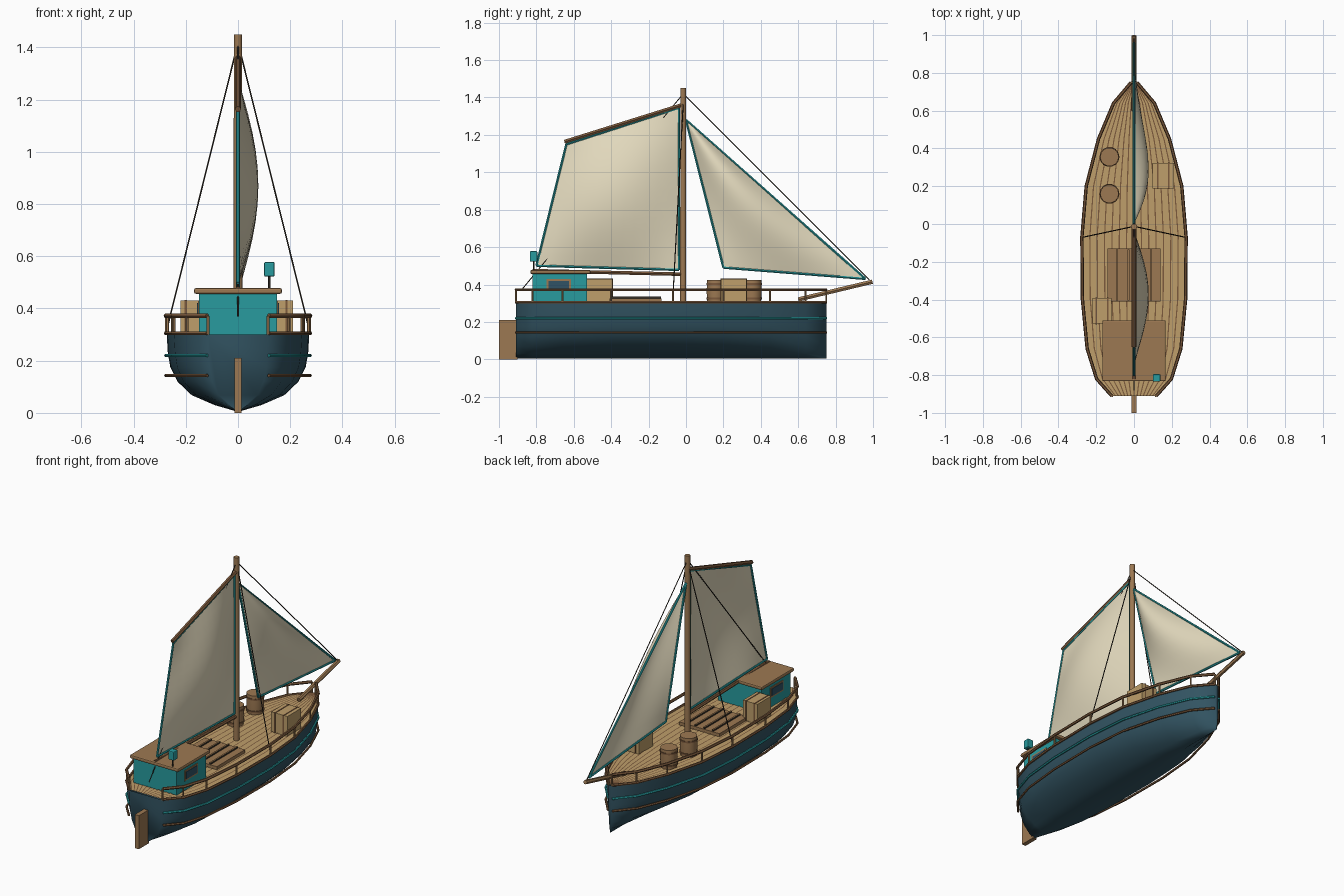
import bpy, bmesh, math
from mathutils import Vector

if "Cube" in bpy.data.objects:
    bpy.data.objects.remove(bpy.data.objects["Cube"])


def material(name, rgb):
    m = bpy.data.materials.new(name)
    m.diffuse_color = (*rgb, 1)
    m.use_nodes = True
    m.node_tree.nodes["Principled BSDF"].inputs["Base Color"].default_value = m.diffuse_color
    return m


HULL = material("hull blue", (0.032, 0.088, 0.122))
TEAL = material("teal paint", (0.021, 0.33, 0.345))
WOOD = material("brown wood", (0.335, 0.19, 0.085))
DECK = material("tan planks", (0.52, 0.345, 0.145))
TRIM = material("dark brown trim", (0.2, 0.1, 0.045))
DARK = material("dark rope", (0.035, 0.028, 0.02))
SAIL = material("cream canvas", (0.78, 0.71, 0.52))
GLASS = material("window glass", (0.03, 0.085, 0.13))

# Deck outline: distance along the boat and half width
OUTLINE = [(-0.91, 0.115), (-0.82, 0.195), (-0.66, 0.245), (-0.40, 0.27), (-0.07, 0.273),
           (0.20, 0.25), (0.45, 0.185), (0.64, 0.105), (0.75, 0.012)]
DECK_Z = 0.305


def add_mesh(name, bm, mat):
    bmesh.ops.recalc_face_normals(bm, faces=bm.faces)
    me = bpy.data.meshes.new(name)
    bm.to_mesh(me)
    bm.free()
    ob = bpy.data.objects.new(name, me)
    bpy.context.collection.objects.link(ob)
    me.materials.append(mat)
    return ob


def smooth(ob, angle=40):
    bpy.ops.object.select_all(action='DESELECT')
    ob.select_set(True)
    bpy.context.view_layer.objects.active = ob
    bpy.ops.object.shade_smooth_by_angle(angle=math.radians(angle))


def box(name, lo, hi, mat, bevel=0):
    bm = bmesh.new()
    bmesh.ops.create_cube(bm, size=1)
    for v in bm.verts:
        v.co = Vector([lo[i] + (v.co[i] + 0.5) * (hi[i] - lo[i]) for i in range(3)])
    if bevel:
        bmesh.ops.bevel(bm, geom=bm.edges[:], offset=bevel, segments=2, affect='EDGES', profile=0.5)
    return add_mesh(name, bm, mat)


def tube(name, pts, r, mat, closed=False):
    cu = bpy.data.curves.new(name, 'CURVE')
    cu.dimensions = '3D'
    cu.bevel_depth = r
    cu.bevel_resolution = 1
    cu.use_fill_caps = True
    sp = cu.splines.new('POLY')
    sp.points.add(len(pts) - 1)
    for p, co in zip(sp.points, pts):
        p.co = (*co, 1)
    sp.use_cyclic_u = closed
    ob = bpy.data.objects.new(name, cu)
    bpy.context.collection.objects.link(ob)
    cu.materials.append(mat)
    bpy.ops.object.select_all(action='DESELECT')
    ob.select_set(True)
    bpy.context.view_layer.objects.active = ob
    bpy.ops.object.convert(target='MESH')
    smooth(bpy.context.object, 50)


def lathe(name, x, y, profile, mat, n=14):
    bm = bmesh.new()
    rings = [[bm.verts.new((x + r * math.cos(2 * math.pi * i / n), y + r * math.sin(2 * math.pi * i / n), z))
              for i in range(n)] for r, z in profile]
    for a, b in zip(rings, rings[1:]):
        for i in range(n):
            bm.faces.new((a[i], a[(i + 1) % n], b[(i + 1) % n], b[i]))
    bm.faces.new(rings[0])
    bm.faces.new(rings[-1])
    ob = add_mesh(name, bm, mat)
    smooth(ob)
    return ob


# Hull: one cross-section scaled along the outline
SECTION = [(1, DECK_Z - 0.005), (0.985, 0.23), (0.95, 0.175), (0.85, 0.12), (0.65, 0.068), (0.33, 0.03), (0, 0.004)]
bm = bmesh.new()
rows = []
for y, w in OUTLINE:
    half = [(f * w, y, z) for f, z in SECTION]
    rows.append([bm.verts.new(p) for p in half + [(-x, yy, z) for x, yy, z in reversed(half[:-1])]])
for a, b in zip(rows, rows[1:]):
    for i in range(len(a) - 1):
        bm.faces.new((a[i], a[i + 1], b[i + 1], b[i]))
bm.faces.new(rows[0])
bm.faces.new(rows[-1])
smooth(add_mesh("hull", bm, HULL), 80)

# Deck and the seams between its planks
bm = bmesh.new()
top = [(bm.verts.new((-w, y, DECK_Z)), bm.verts.new((w, y, DECK_Z))) for y, w in OUTLINE]
for a, b in zip(top, top[1:]):
    bm.faces.new((a[0], a[1], b[1], b[0]))
add_mesh("deck", bm, DECK)
bm = bmesh.new()
for k in range(-6, 7):
    seam = [[bm.verts.new((k / 7 * w + s * 0.003, y, DECK_Z + 0.003)) for s in (-1, 1)] for y, w in OUTLINE]
    for a, b in zip(seam, seam[1:]):
        bm.faces.new((a[0], a[1], b[1], b[0]))
add_mesh("deck_seams", bm, TRIM)

# Gunwales, rub strips, rails and stanchions on both sides
for s, side in ((-1, "left"), (1, "right")):
    for part, z, r, mat in (("gunwale", 0.305, 0.008, TRIM), ("teal_strip", 0.22, 0.007, TEAL),
                            ("rub_strip", 0.143, 0.007, TRIM), ("rail", 0.372, 0.009, TRIM)):
        tube(f"{part}_{side}", [(s * (w + 0.003), y, z) for y, w in OUTLINE], r, mat)
    for i, (y, w) in enumerate(OUTLINE):
        tube(f"stanchion_{side}_{i}", [(s * w, y, 0.30), (s * w, y, 0.372)], 0.006, WOOD)

# Rudder
box("rudder", (-0.014, -1.0, 0), (0.014, -0.90, 0.21), WOOD)

# Mast and spars
M = -0.015
lathe("mast", 0, M, [(0.017, 0.30), (0.016, 1.45)], WOOD, 10)
tube("bowsprit", [(0, 0.60, 0.32), (0, 0.997, 0.415)], 0.013, WOOD)
tube("gaff", [(0, -0.65, 1.163), (0, -0.02, 1.36)], 0.012, TRIM)
tube("boom", [(0, -0.82, 0.474), (0, -0.02, 0.455)], 0.011, TRIM)

# Rigging
tube("forestay", [(0, M, 1.42), (0, 0.98, 0.425)], 0.003, DARK)
tube("backstay", [(0, M, 1.42), (0, -0.88, 0.37)], 0.003, DARK)
for s in (-1, 1):
    tube("shroud", [(s * 0.012, M, 1.37), (s * 0.27, -0.07, 0.33)], 0.003, DARK)


# Sails: four-cornered patches bulging to one side, edged with tape
def sail(name, corners, bulge, n=12):
    a, b, c, d = [Vector((0, y, z)) for y, z in corners]
    bm = bmesh.new()
    grid = []
    for j in range(n + 1):
        v = j / n
        row = []
        for i in range(n + 1):
            u = i / n
            p = a.lerp(b, u).lerp(d.lerp(c, u), v)
            p.x = bulge * math.sin(math.pi * u) * math.sin(math.pi * v)
            row.append(bm.verts.new(p))
        grid.append(row)
    for j in range(n):
        for i in range(n):
            bm.faces.new((grid[j][i], grid[j][i + 1], grid[j + 1][i + 1], grid[j + 1][i]))
    bmesh.ops.remove_doubles(bm, verts=bm.verts, dist=0.0005)
    smooth(add_mesh(name, bm, SAIL), 60)
    edge = [p for i, p in enumerate((a, b, c, d)) if i == 0 or p != (a, b, c, d)[i - 1]]
    for i, p in enumerate(edge):
        tube(f"{name}_edging_{i}", [p, edge[(i + 1) % len(edge)]], 0.007, TEAL)


sail("mainsail", [(-0.64, 1.15), (-0.037, 1.345), (-0.037, 0.478), (-0.80, 0.50)], 0.078)
sail("foresail", [(0.0, 1.28), (0.0, 1.28), (0.96, 0.43), (0.20, 0.49)], 0.078)

# Cabin with framed side windows and a rooftop lamp
box("cabin", (-0.15, -0.82, 0.30), (0.15, -0.53, 0.458), TEAL)
box("cabin_roof", (-0.168, -0.832, 0.456), (0.168, -0.51, 0.478), WOOD, 0.007)
for s, side in ((-1, "left"), (1, "right")):
    for part, g, out, mat in (("frame", 0.01, 0.004, WOOD), ("glass", 0, 0.007, GLASS)):
        xs = sorted((s * 0.149, s * (0.15 + out)))
        box(f"window_{part}_{side}", (xs[0], -0.735 - g, 0.375 - g), (xs[1], -0.625 + g, 0.42 + g), mat)
tube("lamp_post", [(0.12, -0.815, 0.46), (0.12, -0.815, 0.53)], 0.005, DARK)
box("lamp", (0.10, -0.835, 0.522), (0.14, -0.795, 0.578), TEAL, 0.005)

# Hatch with raised ribs: dark sides, brown tops
box("hatch", (-0.14, -0.41, 0.30), (0.14, -0.13, 0.325), WOOD)
for i in range(4):
    x = -0.09 + i * 0.06
    rib = box(f"hatch_rib_{i}", (x - 0.005, -0.405, 0.32), (x + 0.005, -0.135, 0.335), DARK)
    rib.data.materials.append(WOOD)
    for f in rib.data.polygons:
        f.material_index = int(f.normal.z > 0.5)

# Crates with dark bands around them
for name, x, y in (("crate_fore", 0.155, 0.255), ("crate_aft", -0.17, -0.46)):
    hx = 0.056 if x > 0 else 0.05
    box(name, (x - hx, y - 0.068, 0.30), (x + hx, y + 0.068, 0.43), DECK)
    for k in (-1, 1):
        cx = x + k * 0.03
        box(f"{name}_band_{k}", (cx - 0.004, y - 0.071, 0.305), (cx + 0.004, y + 0.071, 0.432), TRIM)

# Barrels with hoops
for i, y in enumerate((0.16, 0.355)):
    lathe(f"barrel_{i}", -0.13, y, [(0.047, 0.30), (0.051, 0.36), (0.049, 0.425)], WOOD)
    for z in (0.325, 0.402):
        lathe(f"barrel_hoop_{i}", -0.13, y, [(0.053, z - 0.005), (0.053, z + 0.005)], TRIM)
